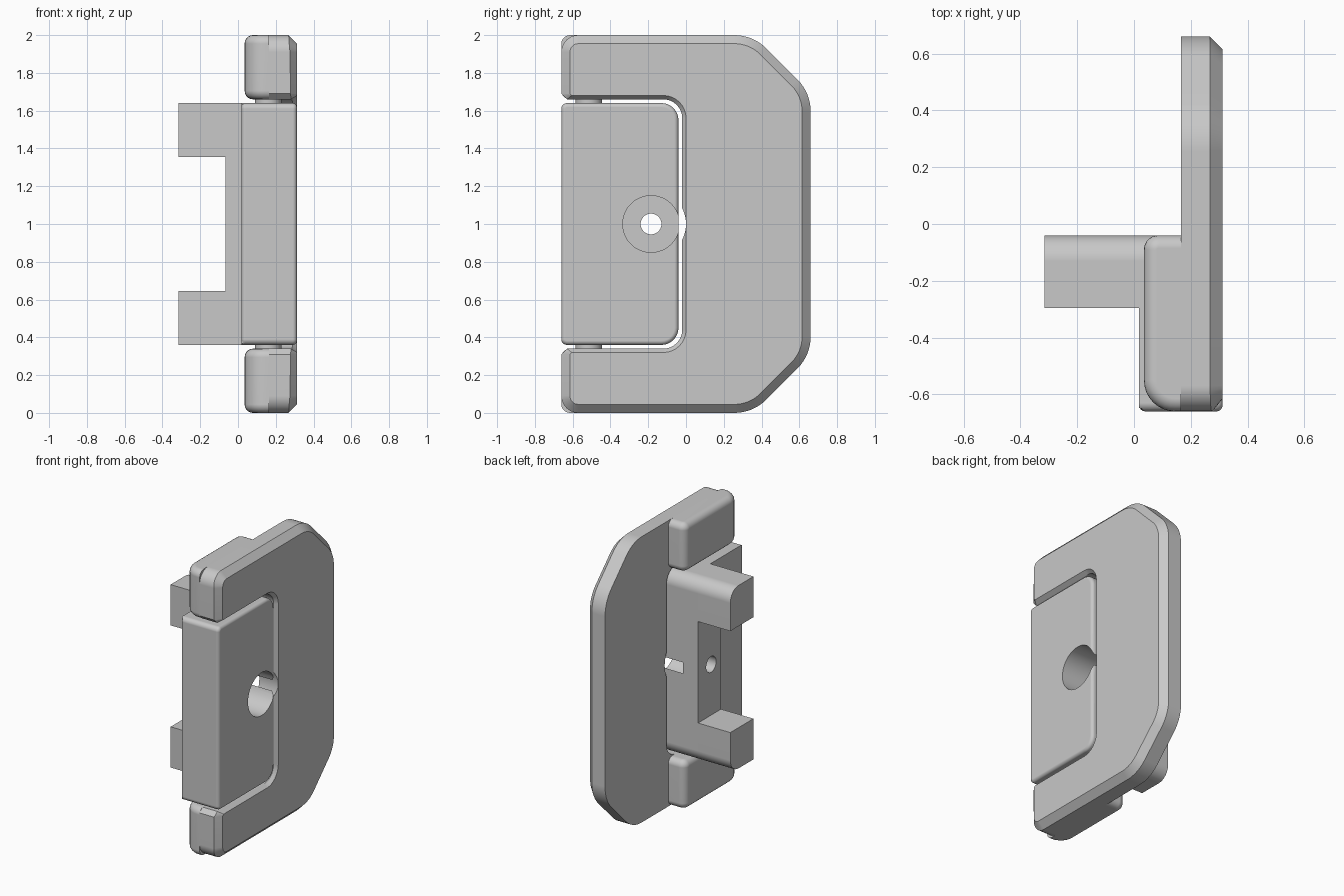
import bpy, bmesh, math
from mathutils import Vector, Matrix

if "Cube" in bpy.data.objects:
    bpy.data.objects.remove(bpy.data.objects["Cube"])

grey = bpy.data.materials.new("plain grey")
grey.use_nodes = True
grey.diffuse_color = (0.58, 0.58, 0.58, 1)
grey.node_tree.nodes["Principled BSDF"].inputs["Base Color"].default_value = grey.diffuse_color

MID = 1.0  # height of the symmetry plane
parts = []
cutters = []


def fillet(corners, steps=8):
    """Turn (a, b, radius) corners into a rounded counter-clockwise outline."""
    pts = []
    for i, (a, b, r) in enumerate(corners):
        p = Vector((a, b))
        if r == 0:
            pts.append(p)
            continue
        u = (Vector(corners[i - 1][:2]) - p).normalized()
        v = (Vector(corners[(i + 1) % len(corners)][:2]) - p).normalized()
        half = u.angle(v) / 2
        centre = p + (u + v).normalized() * r / math.sin(half)
        start = p + u * r / math.tan(half) - centre
        end = p + v * r / math.tan(half) - centre
        sweep = start.angle(end)
        for k in range(steps + 1):
            t = k / steps
            pts.append(centre + (start * math.sin((1 - t) * sweep)
                                 + end * math.sin(t * sweep)) / math.sin(sweep))
    area = sum(pts[i - 1].x * p.y - p.x * pts[i - 1].y for i, p in enumerate(pts))
    return pts if area > 0 else pts[::-1]


def mirrored(upper):
    """Close an upper half outline with its reflection about mid height."""
    return upper + [(a, 2 * MID - b, r) for a, b, r in reversed(upper)]


def prism(name, axis, lo, hi, corners, rule=None, width=0.0, segments=1):
    """Extrude an outline along x or z; rule gives the bevel share of an edge."""
    def place(p, h):
        return (h, p.x, p.y) if axis == "x" else (p.x, p.y, h)
    bm = bmesh.new()
    outline = fillet(corners)
    a = [bm.verts.new(place(p, lo)) for p in outline]
    b = [bm.verts.new(place(p, hi)) for p in outline]
    bm.faces.new(a[::-1])
    bm.faces.new(b)
    for i in range(len(a)):
        bm.faces.new((a[i - 1], a[i], b[i], b[i - 1]))
    if rule:
        layer = bm.edges.layers.float.new("bevel_weight_edge")
        for rim in (a, b):
            for i in range(len(rim)):
                edge = bm.edges.get((rim[i - 1], rim[i]))
                edge[layer] = rule((rim[i - 1].co + rim[i].co) / 2)
    obj = finish(name, bm)
    if rule:
        mod = obj.modifiers.new("rim", "BEVEL")
        mod.limit_method = "WEIGHT"
        mod.width = width
        mod.segments = segments
        mod.use_clamp_overlap = False
    return obj


def finish(name, bm):
    mesh = bpy.data.meshes.new(name)
    bm.to_mesh(mesh)
    bm.free()
    mesh.materials.append(grey)
    obj = bpy.data.objects.new(name, mesh)
    bpy.context.collection.objects.link(obj)
    parts.append(obj)
    return obj


def cylinder(name, radius, depth, matrix):
    bm = bmesh.new()
    bmesh.ops.create_cone(bm, cap_ends=True, segments=48, radius1=radius,
                          radius2=radius, depth=depth, matrix=matrix)
    return finish(name, bm)


def drill(target, radius, lo, hi):
    """Bore a round hole along x at the screw position."""
    where = Matrix.Translation(((lo + hi) / 2, -0.185, MID)) @ Matrix.Rotation(math.pi / 2, 4, "Y")
    cutter = cylinder("hole_cutter", radius, hi - lo, where)
    cutter.hide_render = True
    parts.remove(cutter)
    cutters.append(cutter)
    mod = target.modifiers.new("hole", "BOOLEAN")
    mod.operation = "DIFFERENCE"
    mod.solver = "EXACT"
    mod.object = cutter


# C-shaped handle plate, wide chamfer outside and narrow chamfer along the slot
def plate_rim(m):
    if m.x < 0.3:
        return 0
    if m.y < -0.63 and abs(m.z - MID) < 0.69:
        return 0.7
    return 0.45 if abs(m.z - MID) < 0.7 and m.y < 0.1 else 1

plate = prism("handle_plate", "x", 0.165, 0.312, mirrored([
    (-0.02, 1.66, 0.1), (-0.63, 1.66, 0), (-0.66, 1.69, 0), (-0.66, 2.0, 0.09),
    (0.355, 2.0, 0.24), (0.66, 1.695, 0.24)]), plate_rim, 0.045)
drill(plate, 0.185, 0.0, 0.5)

# Hinge lugs behind the plate ends, with pins to the body
for side, lo, hi in (("upper", 1.66, 2.0), ("lower", 0.0, 0.34)):
    prism(side + "_lug", "z", lo, hi,
          [(0.165, -0.66, 0), (0.035, -0.66, 0.11), (0.035, -0.04, 0.05), (0.165, -0.04, 0)],
          lambda m: 1 if m.x < 0.164 else 0, 0.045, 5)
    z = 1.65 if side == "upper" else 0.35
    cylinder(side + "_hinge_pin", 0.07, 0.06, Matrix.Translation((0.16, -0.515, z)))

# Central body with softened outer rim and front edge
def body_rim(m):
    return 1 if m.x > 0.3 or m.y < -0.65 else 0

body = prism("body", "x", 0.018, 0.312, mirrored([
    (-0.04, 1.64, 0.09), (-0.66, 1.64, 0.03)]), body_rim, 0.022, 4)
drill(body, 0.15, 0.05, 0.5)
drill(body, 0.055, -0.2, 0.1)

# Rear spine and the two clamp arms
spine = prism("rear_spine", "x", -0.065, 0.018, mirrored([
    (-0.04, 1.64, 0.09), (-0.295, 1.64, 0)]))
drill(spine, 0.055, -0.2, 0.1)

arm = [(-0.295, 1.355, 0), (-0.04, 1.355, 0), (-0.04, 1.64, 0.09), (-0.295, 1.64, 0)]
prism("upper_arm", "x", -0.315, -0.065, arm)
prism("lower_arm", "x", -0.315, -0.065, [(a, 2 * MID - b, r) for a, b, r in arm])

# Bake the modifiers, drop the cutters and smooth the rounds
bpy.ops.object.select_all(action="DESELECT")
for obj in parts:
    obj.select_set(True)
bpy.context.view_layer.objects.active = plate
bpy.ops.object.convert(target="MESH")
bpy.ops.object.shade_smooth_by_angle(angle=math.radians(30))
for obj in parts:
    obj.modifiers.new("flat_faces", "WEIGHTED_NORMAL").keep_sharp = True
for obj in cutters:
    bpy.data.objects.remove(obj)
